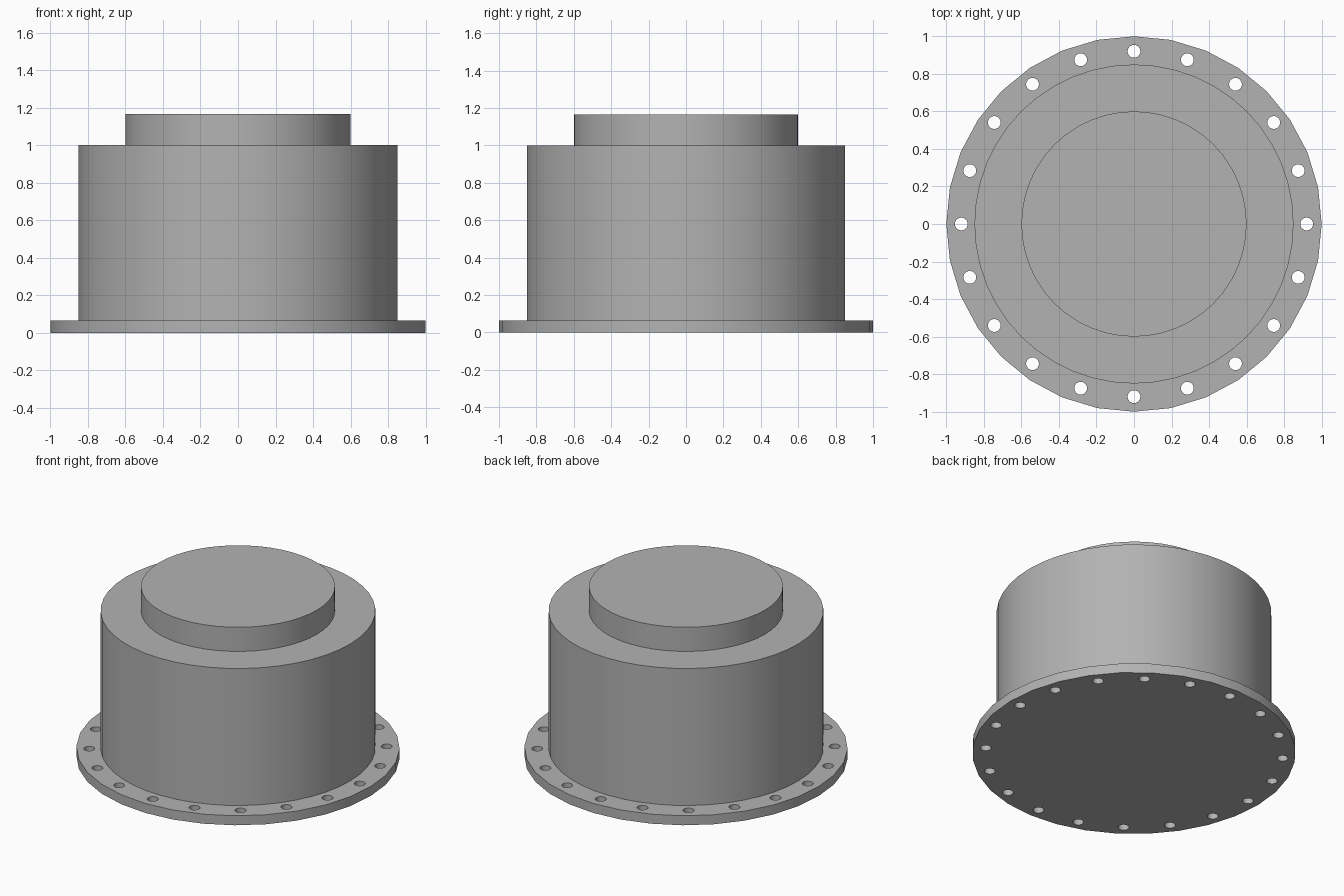
import bpy
import bmesh
import math
from mathutils import Matrix

cube = bpy.data.objects.get("Cube")
if cube:
    bpy.data.objects.remove(cube, do_unlink=True)

HOLES = 20
HOLE_CIRCLE = 0.92

grey = bpy.data.materials.new("plain grey")
grey.use_nodes = True
colour = (0.45, 0.45, 0.45, 1)
grey.diffuse_color = colour
grey.node_tree.nodes["Principled BSDF"].inputs["Base Color"].default_value = colour


def add_object(name, bm):
    mesh = bpy.data.meshes.new(name)
    bm.to_mesh(mesh)
    bm.free()
    mesh.materials.append(grey)
    obj = bpy.data.objects.new(name, mesh)
    bpy.context.collection.objects.link(obj)
    return obj


def lathe(name, profile, sides):
    """Revolve a radius/height profile into a closed solid."""
    bm = bmesh.new()
    rings = []
    for radius, z in profile:
        ring = bmesh.ops.create_circle(bm, segments=sides, radius=radius,
                                       matrix=Matrix.Translation((0, 0, z)))
        rings.append(ring["verts"])
    for low, high in zip(rings, rings[1:]):
        for i in range(sides):
            j = (i + 1) % sides
            bm.faces.new((low[i], low[j], high[j], high[i]))
    bm.faces.new(rings[0])
    bm.faces.new(rings[-1])
    bmesh.ops.recalc_face_normals(bm, faces=bm.faces)
    return add_object(name, bm)


# Bolt flange with its ring of through holes
flange = lathe("bolt_flange", [(1.0, 0), (1.0, 0.065)], 32)

bm = bmesh.new()
for k in range(HOLES):
    spot = (Matrix.Rotation(math.tau * k / HOLES, 4, "Z")
            @ Matrix.Translation((HOLE_CIRCLE, 0, 0.03)))
    bmesh.ops.create_cone(bm, cap_ends=True, segments=24, radius1=0.034,
                          radius2=0.034, depth=0.3, matrix=spot)
cutter = add_object("hole_cutter", bm)
cutter.hide_render = True
cutter.hide_viewport = True

drill = flange.modifiers.new("bolt holes", "BOOLEAN")
drill.operation = "DIFFERENCE"
drill.solver = "EXACT"
drill.object = cutter

# Main drum and the raised cap, as one stepped solid
drum = lathe("stepped_drum", [(0.85, 0.065), (0.85, 1.0), (0.6, 1.0), (0.6, 1.165)], 48)

# Smooth curved walls, crisp rims
for obj in (flange, drum):
    bpy.ops.object.select_all(action="DESELECT")
    obj.select_set(True)
    bpy.context.view_layer.objects.active = obj
    if obj == flange:
        bpy.ops.object.modifier_apply(modifier=drill.name)
    bpy.ops.object.shade_smooth_by_angle(angle=math.radians(30))

bpy.data.objects.remove(cutter, do_unlink=True)
